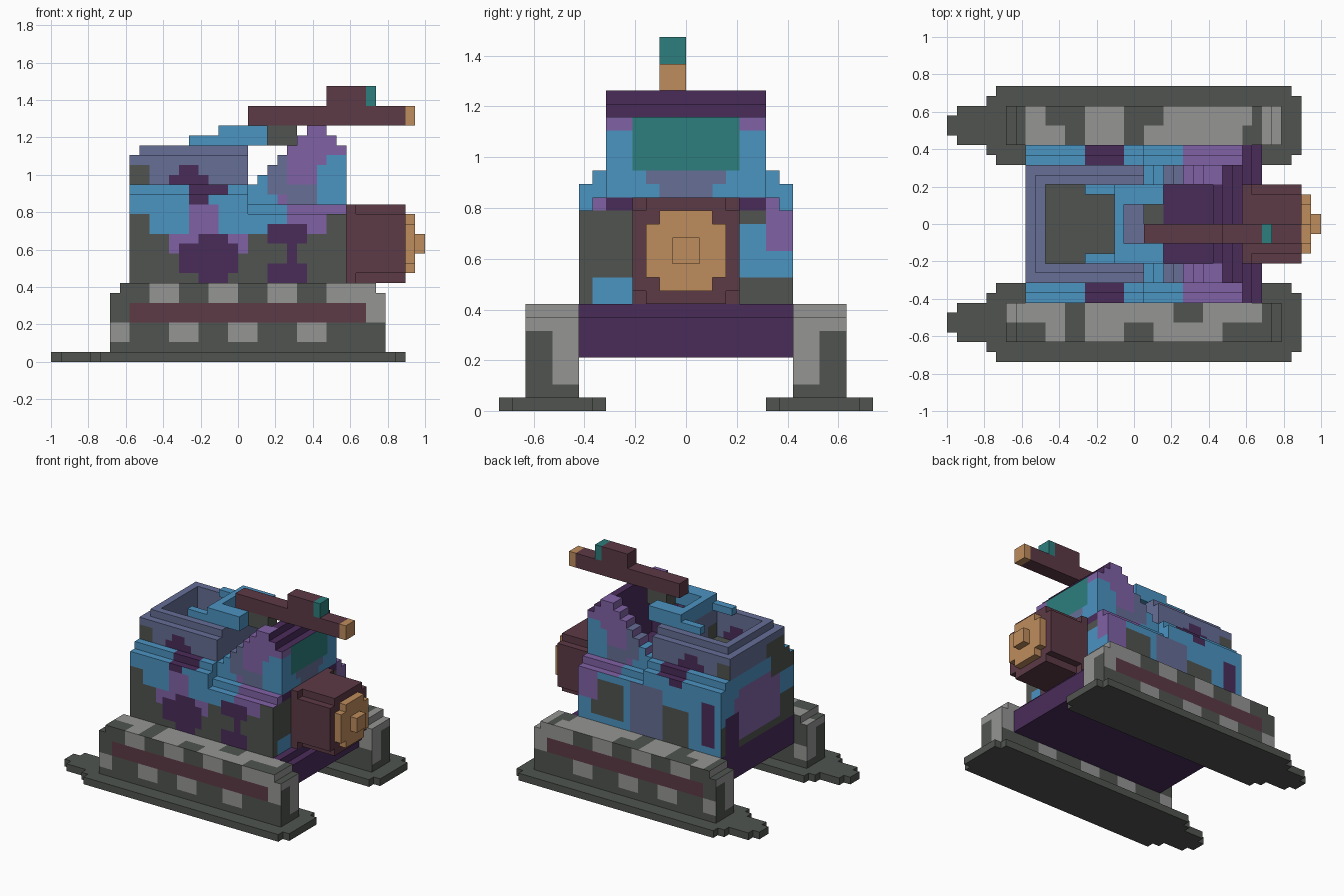
import bpy, bmesh
from mathutils import Vector

if "Cube" in bpy.data.objects:
    bpy.data.objects.remove(bpy.data.objects["Cube"], do_unlink=True)

U = 1 / 19  # size of one block


def material(name, hexcode):
    rgb = [int(hexcode[i:i + 2], 16) / 255 for i in (0, 2, 4)]
    lin = [c / 12.92 if c < 0.04045 else ((c + 0.055) / 1.055) ** 2.4 for c in rgb] + [1]
    m = bpy.data.materials.new(name)
    m.use_nodes = True
    m.diffuse_color = lin
    m.node_tree.nodes["Principled BSDF"].inputs["Base Color"].default_value = lin
    return m


MATS = {k: material(n, h) for k, n, h in (
    ("dark", "dark grey", "50544F"), ("light", "light grey", "959594"),
    ("maroon", "maroon", "5C3A46"), ("plum", "dark purple", "4A2C5A"),
    ("violet", "light purple", "8062A6"), ("slate", "slate blue", "666E96"),
    ("blue", "sky blue", "4B93C1"), ("teal", "teal glass", "2D7D7D"),
    ("tan", "tan", "BE8C5C"))}


def part(name, base, boxes, paints=()):
    """Boxes (x0,x1,y0,y1,z0,z1) in blocks; paints are (colour, facing sides, rectangle)."""
    bm = bmesh.new()
    for b in boxes:
        lo, hi = Vector(b[0::2]) * U, Vector(b[1::2]) * U
        for v in bmesh.ops.create_cube(bm, size=1)["verts"]:
            v.co = [lo[i] if v.co[i] < 0 else hi[i] for i in range(3)]
    # cut the faces along the paint borders
    rules = []
    for colour, sides, rect in paints:
        for side in sides.split():
            axis = "xyz".index(side[1])
            a, b = [i for i in range(3) if i != axis]
            rules.append((colour, axis, 1 if side[0] == "+" else -1, a, b, rect))
    cuts = {(r[3 + k // 2], r[5][k]) for r in rules for k in range(4)}
    for axis, pos in sorted(cuts):
        no = Vector([float(i == axis) for i in range(3)])
        bmesh.ops.bisect_plane(bm, geom=bm.verts[:] + bm.edges[:] + bm.faces[:], dist=1e-5,
                               plane_co=no * pos * U, plane_no=no)
    # colour each face by the last rectangle that holds it
    bm.normal_update()
    keys = [base] + sorted({p[0] for p in paints} - {base})
    for f in bm.faces:
        c = f.calc_center_median() / U
        for colour, axis, sign, a, b, r in rules:
            if f.normal[axis] * sign > 0.5 and r[0] <= c[a] <= r[1] and r[2] <= c[b] <= r[3]:
                f.material_index = keys.index(colour)
    me = bpy.data.meshes.new(name)
    bm.to_mesh(me)
    bm.free()
    for k in keys:
        me.materials.append(MATS[k])
    bpy.context.collection.objects.link(bpy.data.objects.new(name, me))


def span(s, a, b):
    return (a, b) if s > 0 else (-b, -a)


# Skids: stepped foot plate and camouflaged rail on each side
INNER = {1: ((-11, -7), (-5, -1), (1, 11), (13, 15)), -1: ((-13, -7), (-5, 4), (7, 13))}
OUTER = {1: ((-11, -9), (-5, -1), (3, 12), (13, 15)), -1: ((-9, -7), (-5, -1), (2, 9))}
for s, side in ((1, "left"), (-1, "right")):
    foot = [(-14, 16, *span(s, 6, 14), 0, 1), (-18, -15, *span(s, 8, 12), 0, 1),
            (-19, -18, *span(s, 9, 11), 0, 1)]
    foot += [(x, x + 1, *span(s, 7, 13), 0, 1) for x in (-15, 16)]
    part(side + "_foot_plate", "dark", foot)
    paints = [("light", "+z", (*r, *span(s, 8, 10))) for r in INNER[s]]
    paints += [("light", "+z", (*r, *span(s, 10, 12))) for r in OUTER[s]]
    paints += [("light", "+x -x", (*span(s, 8, 10), 2, 8)),
               ("light", "+x -x", (*span(s, 10, 12), 6, 8))]
    paints += [("light", "-y +y", (x, x + 3, 6, 8)) for x in (-9, -3, 3)]
    paints += [("light", "-y +y", (x, x + 3, 2, 4)) for x in (-7, -1, 6)]
    paints += [("light", "-y +y", (-13, -11, 2, 4)), ("light", "-y +y", (9, 15, 4, 8)),
               ("maroon", "+y" if s > 0 else "-y", (-11, 13, 4, 6))]
    y = span(s, 8, 12)
    part(side + "_skid_rail", "dark", [(-13, 15, *y, 1, 7), (-12, 14, *y, 7, 8)], paints)

# Floor plate between the skids
part("floor_plate", "plum", [(-11, 13, -8, 8, 4, 7), (-11, 12, -8, 8, 7, 8)])

# Lower hull with camouflage patches
part("hull", "dark", [(-11, 11, -8, 8, 8, 15)], [
    # right side
    ("blue", "-y", (-9, 5, 13, 15)), ("violet", "-y", (-5, -2, 13, 15)),
    ("violet", "-y", (-7, 1, 11, 13)), ("violet", "-y", (5, 9, 13, 15)),
    ("plum", "-y", (-6, 0, 9, 12)), ("plum", "-y", (-4, -1, 8, 13)),
    ("plum", "-y", (3, 7, 12, 14)), ("plum", "-y", (5, 6, 10, 12)),
    ("plum", "-y", (3, 7, 8, 10)),
    # left side
    ("blue", "+y", (-11, 11, 8, 15)), ("dark", "+y", (4, 9, 9, 14)),
    ("violet", "+y", (8, 11, 11, 15)), ("slate", "+y", (-2, 3, 8, 15)),
    ("dark", "+y", (-6, -2, 8, 13)), ("plum", "+y", (-10, -8, 9, 15)),
    # nose and tail
    ("blue", "+x", (4, 8, 10, 14)), ("violet", "+x", (6, 8, 12, 15)),
    ("blue", "+x", (-7, -4, 8, 10)), ("blue", "-x", (-8, 8, 12, 15)),
    ("violet", "-x", (-5, 5, 9, 15)), ("plum", "-x", (4, 7, 8, 13)),
    # shoulder edge
    ("blue", "+z", (1, 5, -8, 8)), ("violet", "+z", (5, 11, -8, 8))])

# Stepped shoulders, and the dark floor of the well between them
part("rear_shoulder", "blue", [(-11, 1, -8, 8, 15, 17), (-11, 1, -7, 7, 17, 18)], [
    ("plum", "-y +y +z", (-5, -1, 17, 18)), ("plum", "-y +y", (-5, -3, 16, 17)),
    ("plum", "+z", (-5, -1, -8, 8)), ("dark", "+z", (-9, -2, -4, 4)),
    ("violet", "-y", (-5, -2, 15, 16)), ("dark", "-x", (-8, -3, 15, 18)),
    ("violet", "-x", (-3, 4, 15, 16))])
part("front_shoulder", "violet", [(1, 11, -7, 7, 15, 16)], [
    ("blue", "-y +y", (1, 5, 15, 16)), ("blue", "+z", (1, 5, -7, 7)),
    ("plum", "+z", (3, 11, -4, 4)), ("dark", "+z", (1, 3, -2, 2)),
    ("plum", "+x", (-6, 6, 15, 16))])


# Open rear cabin: two stacked rings around the well
def ring(x0, x1, y, z0, z1):
    return [(x0, -9, -y, y, z0, z1), (-2, x1, -y, y, z0, z1),
            (-9, -2, -y, -4, z0, z1), (-9, -2, 4, y, z0, z1)]


part("rear_cabin", "slate", ring(-11, 1, 6, 18, 21) + ring(-10, 1, 5, 21, 22), [
    ("dark", "-y +y", (-11, -9, 18, 20)), ("plum", "-y +y", (-7, -3, 18, 19)),
    ("plum", "-y +y", (-6, -4, 19, 20)), ("dark", "-x", (-6, -2, 18, 20))])

# Raised hatch frame, open to the nose
hatch = [(-2, -1, -4, 4, 22, 24)]
for s in (1, -1):
    hatch += [(-1, 3, *span(s, 2, 4), 22, 24), (-5, -2, *span(s, 3, 4), 22, 23)]
part("hatch_frame", "blue", hatch)

# Windscreen tower: stepped side walls, dark lining and a glazed front wall
heights = [18, 19, 20, 21, 22, 23, 24, 24, 23, 22]
for s, side in ((1, "left"), (-1, "right")):
    y = span(s, 4, 6)
    out, inside = ("+y", "-y") if s > 0 else ("-y", "+y")
    part(side + "_tower_wall", "violet",
         [(i + 1, i + 2, *y, 16, h) for i, h in enumerate(heights)], [
        ("blue", out, (1, 4, 16, 19)), ("slate", out, (3, 5, 17, 21)),
        ("slate", out, (5, 8, 16, 18)), ("blue", out, (8, 11, 16, 20)),
        ("blue", out, (9, 11, 20, 21)), ("plum", inside, (3, 11, 16, 24)),
        ("blue", "+z", (1, 3, *y)), ("slate", "+z", (3, 5, *y)), ("plum", "+z", (9, 11, *y)),
        ("blue", "+x", (*y, 16, 21)), ("plum", "+x", (*y, 22, 24))])
part("windscreen_wall", "plum", [(x, x + 1, -4, 4, 16, 32 - x) for x in (8, 9, 10)],
     [("blue", "+x", (-4, 4, 16, 18)), ("slate", "+x", (-3, 3, 17, 18)),
      ("slate", "+x", (-2, 2, 16, 17)), ("teal", "+x", (-4, 4, 18, 22))])

# Engine housing with its round exhaust
part("engine_housing", "maroon", [(11, 12, -4, 4, 8, 16), (12, 17, -3, 3, 8, 16)]
     + [(12, 17, *span(s, 3, 4), 9, 15) for s in (1, -1)])
part("exhaust_disc", "tan", [(17, 18, -2, 2, 9, 15), (18, 19, -1, 1, 11, 13)]
     + [(17, 18, *span(s, 2, 3), 10, 14) for s in (1, -1)])

# Roof gun on its neck, with muzzle and sight
for name, colour, x0, x1, z0 in (
        ("gun_barrel", "maroon", 1, 17, 24), ("gun_muzzle", "tan", 17, 18, 24),
        ("gun_sight", "maroon", 9, 13, 26), ("sight_lens", "teal", 13, 14, 26),
        ("gun_neck", "dark", 3, 6, 22)):
    part(name, colour, [(x0, x1, -2, 0, z0, z0 + 2)])
